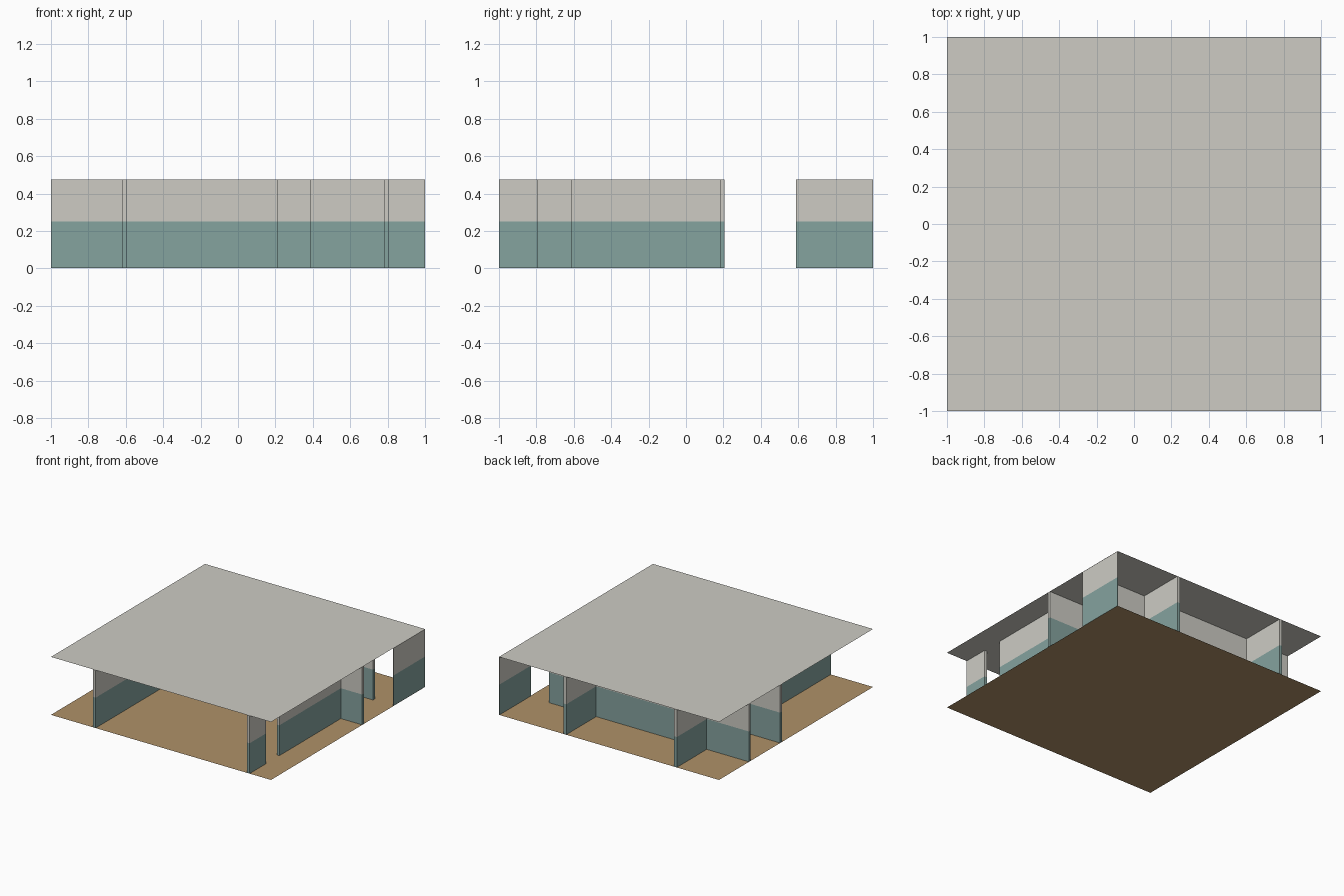
import bpy
import bmesh

cube = bpy.data.objects.get("Cube")
if cube:
    bpy.data.objects.remove(cube, do_unlink=True)

TOP = 0.476      # ceiling height
DADO = 0.25      # where the painted lower band ends
HALF = 0.012     # half wall thickness


def material(name, rgb):
    mat = bpy.data.materials.new(name)
    mat.use_nodes = True
    colour = (*rgb, 1)
    mat.diffuse_color = colour
    mat.node_tree.nodes["Principled BSDF"].inputs["Base Color"].default_value = colour
    return mat


plaster = material("warm grey plaster", (0.61, 0.60, 0.55))
teal = material("muted teal paint", (0.235, 0.366, 0.347))
wood = material("tan floor", (0.43, 0.283, 0.138))


def finish(name, bm, mats):
    mesh = bpy.data.meshes.new(name)
    bm.to_mesh(mesh)
    bm.free()
    for mat in mats:
        mesh.materials.append(mat)
    obj = bpy.data.objects.new(name, mesh)
    bpy.context.collection.objects.link(obj)


def slab(name, z, mat):
    bm = bmesh.new()
    bmesh.ops.create_grid(bm, x_segments=1, y_segments=1, size=1)
    bmesh.ops.translate(bm, verts=bm.verts, vec=(0, 0, z))
    finish(name, bm, [mat])


def wall(name, x0, x1, y0, y1):
    """Box wall, split at dado height, with the lower band painted."""
    bm = bmesh.new()
    bmesh.ops.create_cube(bm, size=1)
    low, high = 0.001, TOP - 0.001
    for v in bm.verts:
        v.co = (x1 if v.co.x > 0 else x0,
                y1 if v.co.y > 0 else y0,
                high if v.co.z > 0 else low)
    bmesh.ops.bisect_plane(bm, geom=bm.verts[:] + bm.edges[:] + bm.faces[:],
                           plane_co=(0, 0, DADO), plane_no=(0, 0, 1))
    for f in bm.faces:
        f.material_index = int(f.calc_center_median().z < DADO)
    finish(name, bm, [plaster, teal])


def wall_along_x(name, y, x0, x1):
    wall(name, x0, x1, y - HALF, y + HALF)


def wall_along_y(name, x, y0, y1):
    wall(name, x - HALF, x + HALF, y0, y1)


# Floor and ceiling sheets
slab("floor", 0, wood)
slab("ceiling", TOP, plaster)

# Corridor walls, with doorways
SOUTH, NORTH = 0.195, 0.6
wall_along_x("corridor_front_wall_right", SOUTH, -1, 0.21)
wall_along_x("corridor_front_wall_left", SOUTH, 0.385, 1)
wall_along_x("corridor_back_wall", NORTH, -1, 0.815)

# Front room partitions
wall_along_y("front_room_right_wall", -0.605, -1, SOUTH - HALF)
wall_along_y("front_room_left_wall_short", 0.795, -1, -0.79)
wall_along_y("front_room_left_wall_long", 0.795, -0.615, SOUTH - HALF)

# Back room partitions
wall_along_y("back_room_right_wall", -0.605, NORTH + HALF, 1)
wall_along_y("back_room_left_wall", 0.4, NORTH + HALF, 1)
wall("back_room_outer_wall", 0.995, 1, NORTH - HALF, 1)
